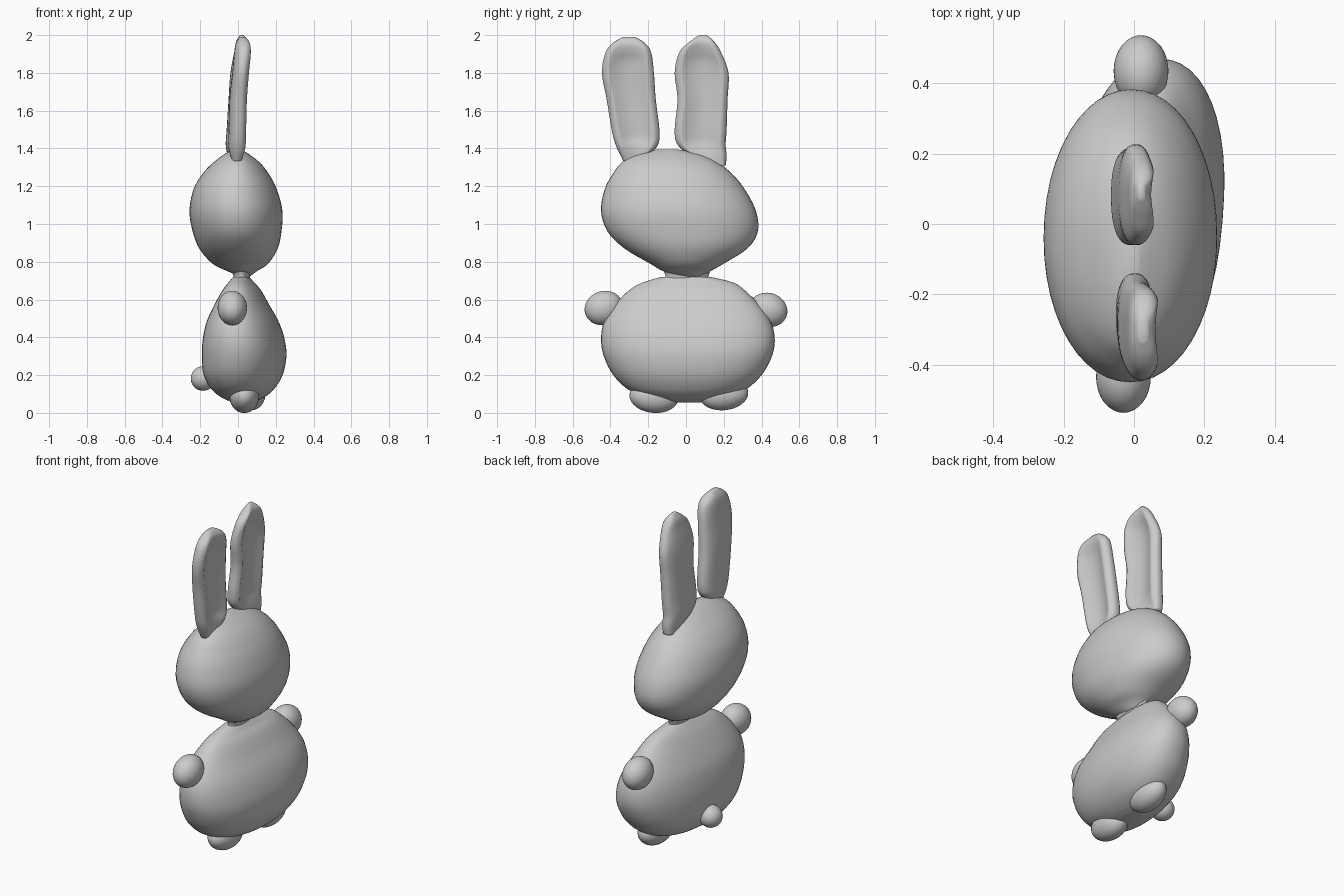
import bpy, bmesh, math
from mathutils import Vector

cube = bpy.data.objects.get("Cube")
if cube:
    bpy.data.objects.remove(cube, do_unlink=True)

grey = bpy.data.materials.new("soft_grey")
grey.use_nodes = True
grey.diffuse_color = (0.6, 0.6, 0.6, 1)
grey.node_tree.nodes["Principled BSDF"].inputs["Base Color"].default_value = (0.6, 0.6, 0.6, 1)


def finish(bm, name):
    bmesh.ops.recalc_face_normals(bm, faces=bm.faces)
    for face in bm.faces:
        face.smooth = True
    mesh = bpy.data.meshes.new(name)
    bm.to_mesh(mesh)
    bm.free()
    mesh.materials.append(grey)
    obj = bpy.data.objects.new(name, mesh)
    bpy.context.collection.objects.link(obj)
    return obj


def smooth_rows(rows, steps=5):
    """Fill in rows along a smooth curve through the given ones."""
    pts = [Vector(r) for r in rows]
    result = []
    for i in range(len(pts) - 1):
        before, a = pts[max(i - 1, 0)], pts[i]
        b, after = pts[i + 1], pts[min(i + 2, len(pts) - 1)]
        for s in range(steps):
            t = s / steps
            m, n = (b - before) / 2, (after - a) / 2
            c = (b - a) * 3 - m * 2 - n
            d = (a - b) * 2 + m + n
            result.append(a + m * t + c * t**2 + d * t**3)
    return result + [pts[-1]]


def loft(name, rows, skew=0, power=2, dent=0, segments=48):
    """Stack oval rings; each row is z, y low, y high, x low, x high."""
    bm = bmesh.new()
    rings = []
    z_low, z_high = rows[0][0], rows[-1][0]
    for z, y0, y1, x0, x1 in smooth_rows(rows):
        cy, b = (y0 + y1) / 2, (y1 - y0) / 2
        cx, w = (x0 + x1) / 2, (x1 - x0) / 2
        a = math.sqrt(max(w * w - (skew * b) ** 2, w * w / 4))
        ring = []
        for i in range(segments):
            angle = math.tau * i / segments
            c, s = math.cos(angle), math.sin(angle)
            u = math.copysign(abs(s) ** (2 / power), s)
            x = cx + a * math.copysign(abs(c) ** (2 / power), c) + skew * b * u
            # hollow on the facing side, fading out at both ends
            if dent and c > 0:
                height = math.sin(math.pi * (z - z_low) / (z_high - z_low))
                x -= dent * max(0, 1 - (u / 0.75) ** 2) * min(1, 1.8 * max(height, 0))
            ring.append(bm.verts.new((x, cy + b * u, z)))
        rings.append(ring)
    for low, high in zip(rings, rings[1:]):
        for i in range(segments):
            j = (i + 1) % segments
            bm.faces.new((low[i], low[j], high[j], high[i]))
    bm.faces.new(rings[0])
    bm.faces.new(rings[-1])
    return finish(bm, name)


def ball(name, centre, radii, tilt=0):
    bm = bmesh.new()
    bmesh.ops.create_uvsphere(bm, u_segments=32, v_segments=20, radius=1)
    obj = finish(bm, name)
    obj.location, obj.scale = centre, radii
    obj.rotation_euler.x = tilt
    return obj


# Body, turned slightly about the vertical
loft("body", [
    (.055, -.08, .08, -.02, .07), (.075, -.18, .19, -.075, .125),
    (.12, -.3, .31, -.135, .185), (.2, -.385, .4, -.18, .235),
    (.3, -.435, .455, -.19, .255), (.39, -.45, .47, -.185, .245),
    (.48, -.435, .45, -.165, .215), (.57, -.38, .39, -.125, .165),
    (.65, -.3, .31, -.08, .12), (.69, -.23, .25, -.05, .085),
    (.72, -.13, .13, -.025, .06)], skew=.085, power=2.25)

# Neck
loft("neck", [(.7, -.12, .12, -.02, .06), (.73, -.11, .12, -.025, .065),
              (.79, -.14, .15, -.04, .09)])

# Head
loft("head", [
    (.72, -.02, .08, .01, .06), (.75, -.12, .13, -.055, .1),
    (.79, -.19, .2, -.135, .16), (.87, -.325, .325, -.205, .21),
    (.96, -.415, .38, -.24, .23), (1.07, -.45, .37, -.257, .235),
    (1.185, -.43, .31, -.235, .205), (1.27, -.385, .24, -.185, .16),
    (1.33, -.335, .16, -.125, .11), (1.375, -.25, .06, -.065, .05),
    (1.395, -.15, -.05, -.02, .015)], power=2.05)

# Ears with a hollow inner side
loft("right_ear", [
    (1.33, -.33, -.25, -.03, .02), (1.4, -.365, -.16, -.05, .05),
    (1.48, -.39, -.14, -.05, .055), (1.66, -.42, -.16, -.045, .06),
    (1.8, -.445, -.17, -.03, .07), (1.91, -.425, -.185, -.02, .08),
    (1.96, -.385, -.22, -.01, .07), (1.99, -.335, -.27, .01, .04)],
    power=2.5, dent=.04)
loft("left_ear", [
    (1.31, .15, .21, -.04, .02), (1.36, .03, .215, -.055, .035),
    (1.42, -.045, .21, -.065, .04), (1.5, -.06, .215, -.06, .045),
    (1.66, -.045, .22, -.05, .05), (1.8, -.06, .225, -.04, .055),
    (1.91, -.035, .185, -.02, .065), (1.965, .02, .15, -.01, .06),
    (2, .07, .11, .01, .03)],
    power=2.5, dent=.04)

# Arms and feet on both sides
for side, label in ((-1, "right"), (1, "left")):
    ball(label + "_arm", (side * .025 - .005, side * .435, .55 - side * .005),
         (.078, .103, .09), tilt=-side * .3)
    ball(label + "_foot", (.05 + side * .017, .015 + side * .185, .092 + side * .007),
         (.078, .13, .085), tilt=side * .1)

# Tail
ball("tail", (-.185, .025, .182), (.065, .068, .065))
